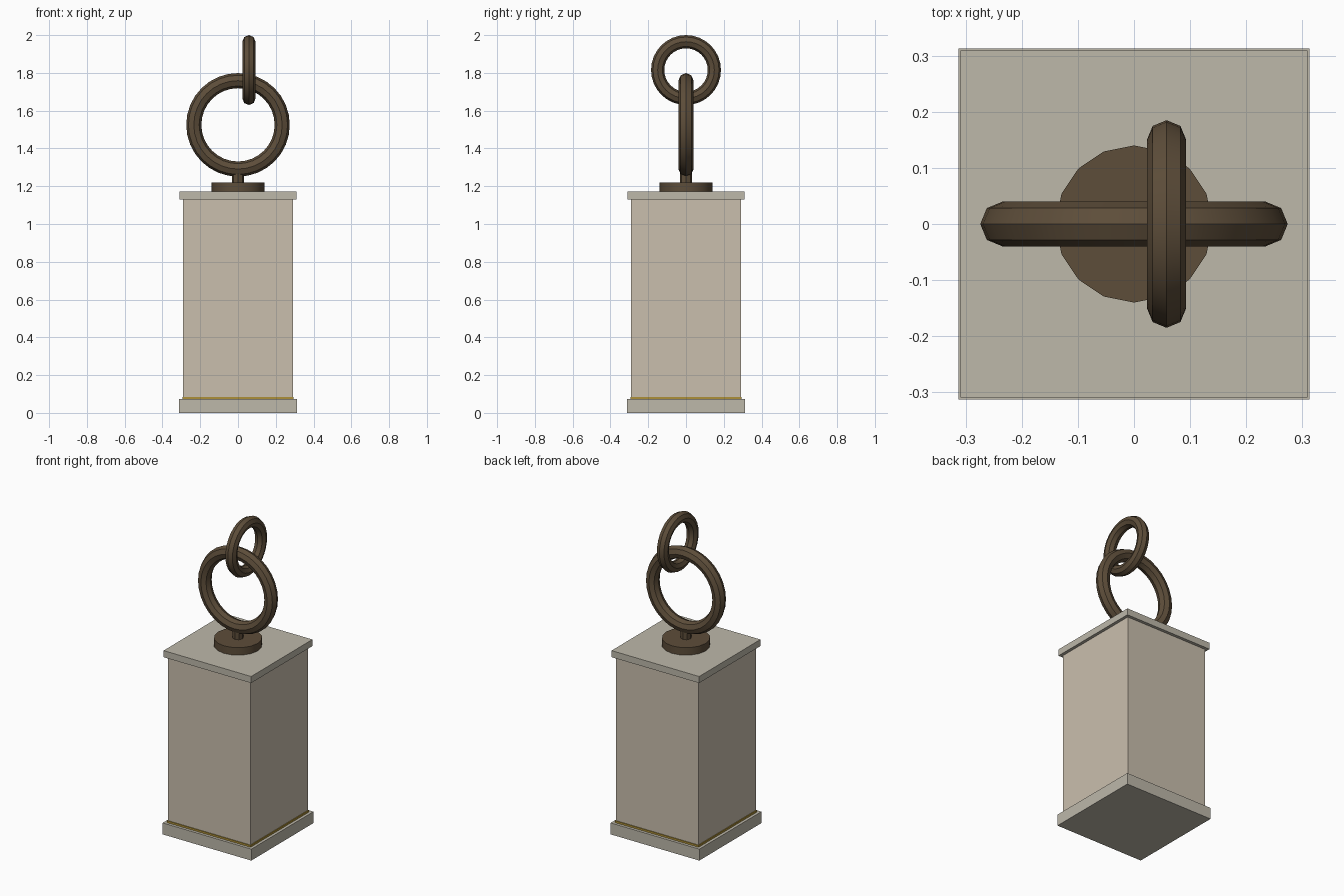
import bpy
import math

if "Cube" in bpy.data.objects:
    bpy.data.objects.remove(bpy.data.objects["Cube"])


def material(name, color):
    m = bpy.data.materials.new(name)
    m.diffuse_color = (*color, 1)
    m.use_nodes = True
    m.node_tree.nodes["Principled BSDF"].inputs["Base Color"].default_value = m.diffuse_color
    return m


STONE = material("pale_stone", (0.51, 0.48, 0.40))
PANEL = material("warm_panel", (0.59, 0.52, 0.42))
GOLD = material("gold_trim", (0.42, 0.28, 0.04))
BRONZE = material("dark_bronze", (0.11, 0.075, 0.042))


def finish(name, mat):
    ob = bpy.context.object
    ob.name = name
    ob.data.materials.append(mat)
    return ob


def slab(name, half, z0, z1, mat):
    bpy.ops.mesh.primitive_cube_add(size=1, location=(0, 0, (z0 + z1) / 2))
    bpy.context.object.dimensions = (2 * half, 2 * half, z1 - z0)
    bpy.ops.object.transform_apply(location=False, rotation=False, scale=True)
    finish(name, mat)


def post(name, sides, radius, z0, z1, mat):
    bpy.ops.mesh.primitive_cylinder_add(vertices=sides, radius=radius, depth=z1 - z0,
                                        location=(0, 0, (z0 + z1) / 2))
    finish(name, mat)
    bpy.ops.object.shade_smooth_by_angle(angle=math.radians(30))


def ring(name, major, minor, location, rotation, mat):
    bpy.ops.mesh.primitive_torus_add(major_segments=32, minor_segments=8,
                                     major_radius=major, minor_radius=minor,
                                     location=location, rotation=rotation)
    finish(name, mat)
    bpy.ops.object.shade_smooth_by_angle(angle=math.radians(30))


# Square block with base, trim and cap
slab("base_plate", 0.313, 0.0, 0.073, STONE)
slab("gold_band", 0.295, 0.073, 0.085, GOLD)
slab("body", 0.29, 0.08, 1.13, PANEL)
slab("top_cap", 0.309, 1.13, 1.172, STONE)

# Mount and stem
post("mount_disc", 16, 0.14, 1.172, 1.22, BRONZE)
post("stem", 8, 0.032, 1.21, 1.29, BRONZE)

# Interlocked rings: large faces front, small faces sideways
ring("large_ring", 0.234, 0.04, (0, 0, 1.525), (math.pi / 2, 0, 0), BRONZE)
ring("small_ring", 0.15, 0.035, (0.058, 0, 1.815), (0, math.pi / 2, 0), BRONZE)
